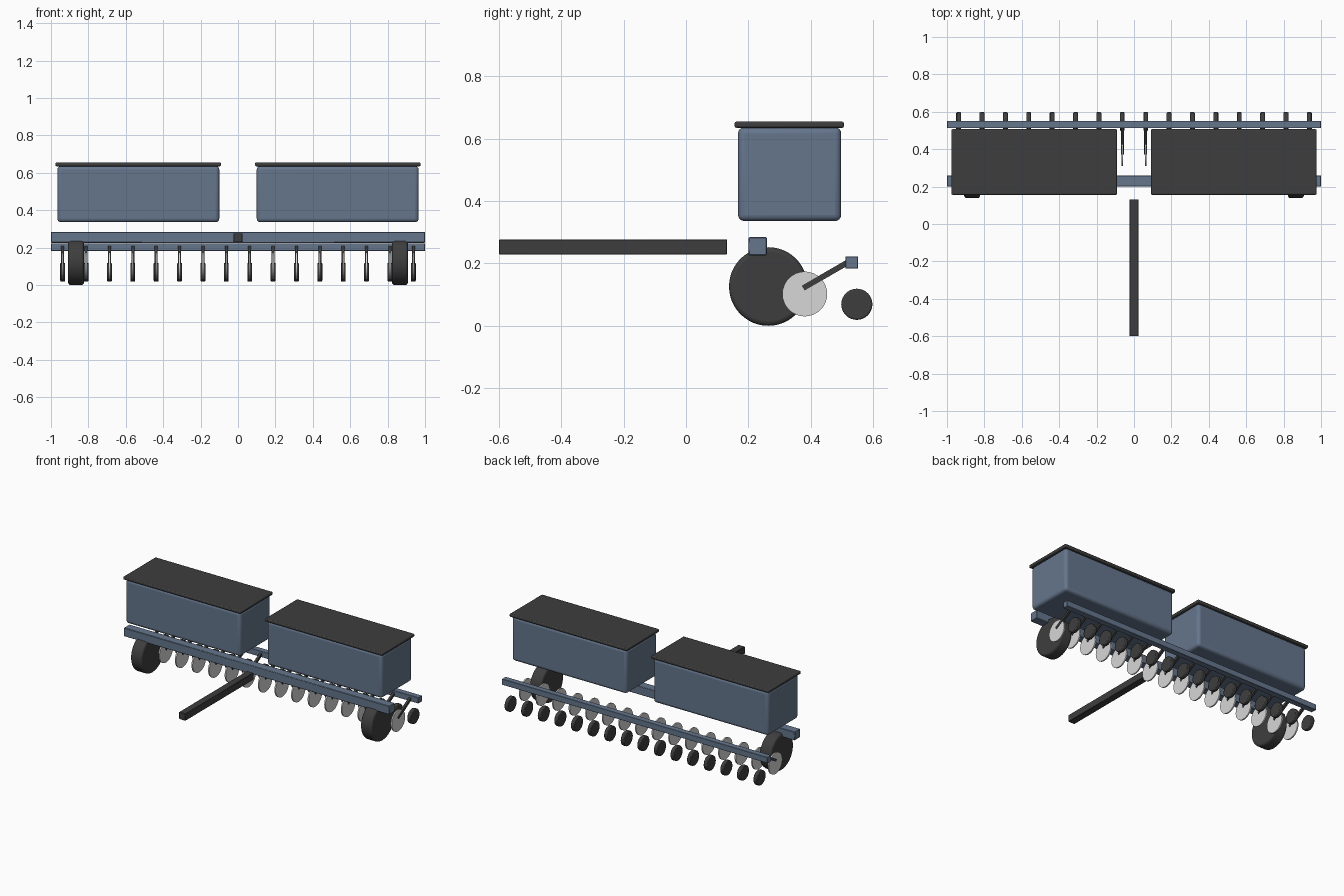
import bpy
import math
from mathutils import Vector

cube = bpy.data.objects.get("Cube")
if cube:
    bpy.data.objects.remove(cube, do_unlink=True)


def material(name, colour, metallic=0.0):
    mat = bpy.data.materials.new(name)
    mat.use_nodes = True
    mat.diffuse_color = (*colour, 1)
    bsdf = next(n for n in mat.node_tree.nodes if n.type == 'BSDF_PRINCIPLED')
    bsdf.inputs["Base Color"].default_value = (*colour, 1)
    return mat


BLUE = material("slate blue paint", (0.13, 0.18, 0.265))
DARK = material("dark grey", (0.048, 0.048, 0.048))
STEEL = material("light steel", (0.68, 0.68, 0.68))


def finish(obj, name, mat, bevel, segments, angle=35):
    """Name, colour, round the edges and smooth."""
    obj.name = name
    obj.data.materials.append(mat)
    bpy.ops.object.transform_apply(location=False, rotation=True, scale=True)
    if bevel:
        mod = obj.modifiers.new("rounded edges", 'BEVEL')
        mod.width = bevel
        mod.segments = segments
        mod.limit_method = 'ANGLE'
    bpy.ops.object.shade_smooth_by_angle(angle=math.radians(angle))
    return obj


def box(name, mat, x, y, z, bevel=0.0, segments=1):
    """Box from (min, max) ranges on each axis."""
    ranges = (x, y, z)
    bpy.ops.mesh.primitive_cube_add(size=1, location=[(a + b) / 2 for a, b in ranges])
    obj = bpy.context.object
    obj.scale = [b - a for a, b in ranges]
    return finish(obj, name, mat, bevel, segments)


def wheel(name, mat, centre, radius, width, bevel=0.0, segments=1, sides=32):
    """Disc with its axle along x."""
    bpy.ops.mesh.primitive_cylinder_add(
        vertices=sides, radius=radius, depth=width, location=centre,
        rotation=(0, math.pi / 2, 0))
    return finish(bpy.context.object, name, mat, bevel, segments)


def strut(name, mat, start, end, width, height):
    """Rectangular arm between two points in a y-z plane."""
    a, b = Vector(start), Vector(end)
    d = b - a
    bpy.ops.mesh.primitive_cube_add(
        size=1, location=(a + b) / 2, rotation=(math.atan2(d.z, d.y), 0, 0))
    obj = bpy.context.object
    obj.scale = (width, d.length, height)
    return finish(obj, name, mat, 0, 1)


# Frame bars and drawbar
box("main_toolbar", BLUE, (-1, 1), (0.20, 0.26), (0.226, 0.284), 0.003)
box("rear_toolbar", BLUE, (-1, 1), (0.512, 0.552), (0.183, 0.223), 0.002)
box("drawbar", DARK, (-0.024, 0.024), (-0.6, 0.132), (0.229, 0.277), 0.002)

# Seed boxes with lids, and transport wheels
for side, sign in (("right", -1), ("left", 1)):
    def span(inner, outer):
        return sorted((sign * inner, sign * outer))

    box(side + "_seed_box", BLUE, span(0.10, 0.966), (0.167, 0.498),
        (0.336, 0.637), 0.02, 4)
    box(side + "_seed_box_lid", DARK, span(0.091, 0.976), (0.156, 0.507),
        (0.635, 0.655), 0.006, 2)
    wheel(side + "_transport_wheel", DARK, (sign * 0.866, 0.264, 0.126),
          0.126, 0.085, 0.014, 3, 48)

# Row units: opener disc, arm and press wheel
ROWS = 16
for i in range(ROWS):
    x = (i - (ROWS - 1) / 2) / 8
    row = f"_{i + 1}"
    wheel("opener_disc" + row, STEEL, (x, 0.381, 0.102), 0.072, 0.009)
    strut("row_arm" + row, DARK, (x, 0.376, 0.121), (x, 0.525, 0.207), 0.016, 0.018)
    wheel("press_wheel" + row, DARK, (x, 0.548, 0.069), 0.05, 0.026, 0.005, 2)
